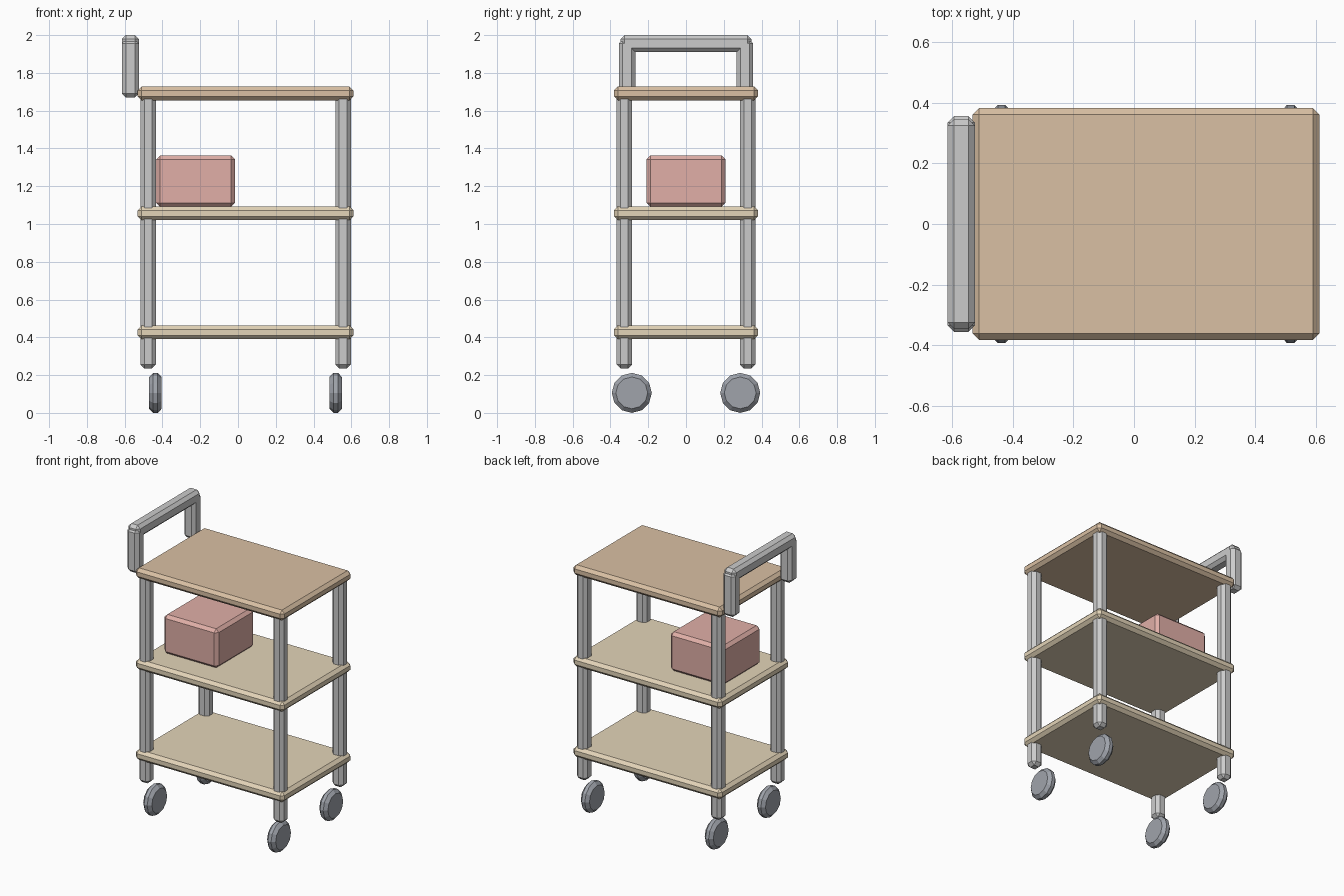
import bpy
from math import pi

if "Cube" in bpy.data.objects:
    bpy.data.objects.remove(bpy.data.objects["Cube"])

CX = 0.04      # frame centre in x (handle overhangs on the left)
BEVEL = 0.021


def material(name, rgb):
    m = bpy.data.materials.new(name)
    m.diffuse_color = (*rgb, 1)
    m.use_nodes = True
    m.node_tree.nodes["Principled BSDF"].inputs["Base Color"].default_value = m.diffuse_color
    return m


def finish(ob, name, mat):
    ob.name = name
    if mat:
        ob.data.materials.append(mat)
    mod = ob.modifiers.new("chamfer", 'BEVEL')
    mod.width = BEVEL
    mod.segments = 1
    mod.limit_method = 'ANGLE'
    mod.angle_limit = pi / 4
    return ob


def box(name, x, y, z, mat=None):
    """Chamfered box from (min, max) ranges."""
    lo, hi = zip(x, y, z)
    bpy.ops.mesh.primitive_cube_add(
        size=1, location=[(a + b) / 2 for a, b in zip(lo, hi)])
    ob = bpy.context.object
    ob.scale = [b - a for a, b in zip(lo, hi)]
    bpy.ops.object.transform_apply(location=False, rotation=False, scale=True)
    return finish(ob, name, mat)


def wheel(name, x, y, mat):
    bpy.ops.mesh.primitive_cylinder_add(
        vertices=12, radius=0.106, depth=0.066,
        location=(x, y, 0.106), rotation=(0, pi / 2, 0))
    bpy.ops.object.transform_apply(location=False, rotation=True, scale=False)
    return finish(bpy.context.object, name, mat)


top_wood = material("top_wood", (0.70, 0.53, 0.37))
shelf_wood = material("shelf_wood", (0.77, 0.66, 0.48))
metal = material("metal", (0.73, 0.74, 0.76))
rubber = material("rubber", (0.35, 0.37, 0.41))
red = material("red_box", (0.75, 0.43, 0.39))

# Shelves
for name, z, mat in (("bottom_shelf", 0.39, shelf_wood),
                     ("middle_shelf", 1.02, shelf_wood),
                     ("top_shelf", 1.655, top_wood)):
    box(name, (CX - 0.572, CX + 0.572), (-0.382, 0.382), (z, z + 0.072), mat)

# Legs and wheels at the four corners
for sx, side in ((-1, "left"), (1, "right")):
    for sy, end in ((-1, "front"), (1, "back")):
        lx, ly = CX + sx * 0.516, sy * 0.326
        box(f"{end}_{side}_leg", (lx - 0.041, lx + 0.041),
            (ly - 0.041, ly + 0.041), (0.235, 1.69), metal)
        wheel(f"{end}_{side}_wheel", CX + sx * 0.477, sy * 0.287, rubber)

# Push handle: two posts and a cross bar
HX = (-0.615, -0.525)
for sy, end in ((-1, "front"), (1, "back")):
    box(f"{end}_handle_post", HX, sorted((sy * 0.267, sy * 0.356)),
        (1.67, 1.977), metal)
box("handle_bar", HX, (-0.346, 0.346), (1.91, 2.0), metal)

# Storage box on the middle shelf
box("storage_box", (-0.433, -0.016), (-0.209, 0.209), (1.091, 1.363), red)
